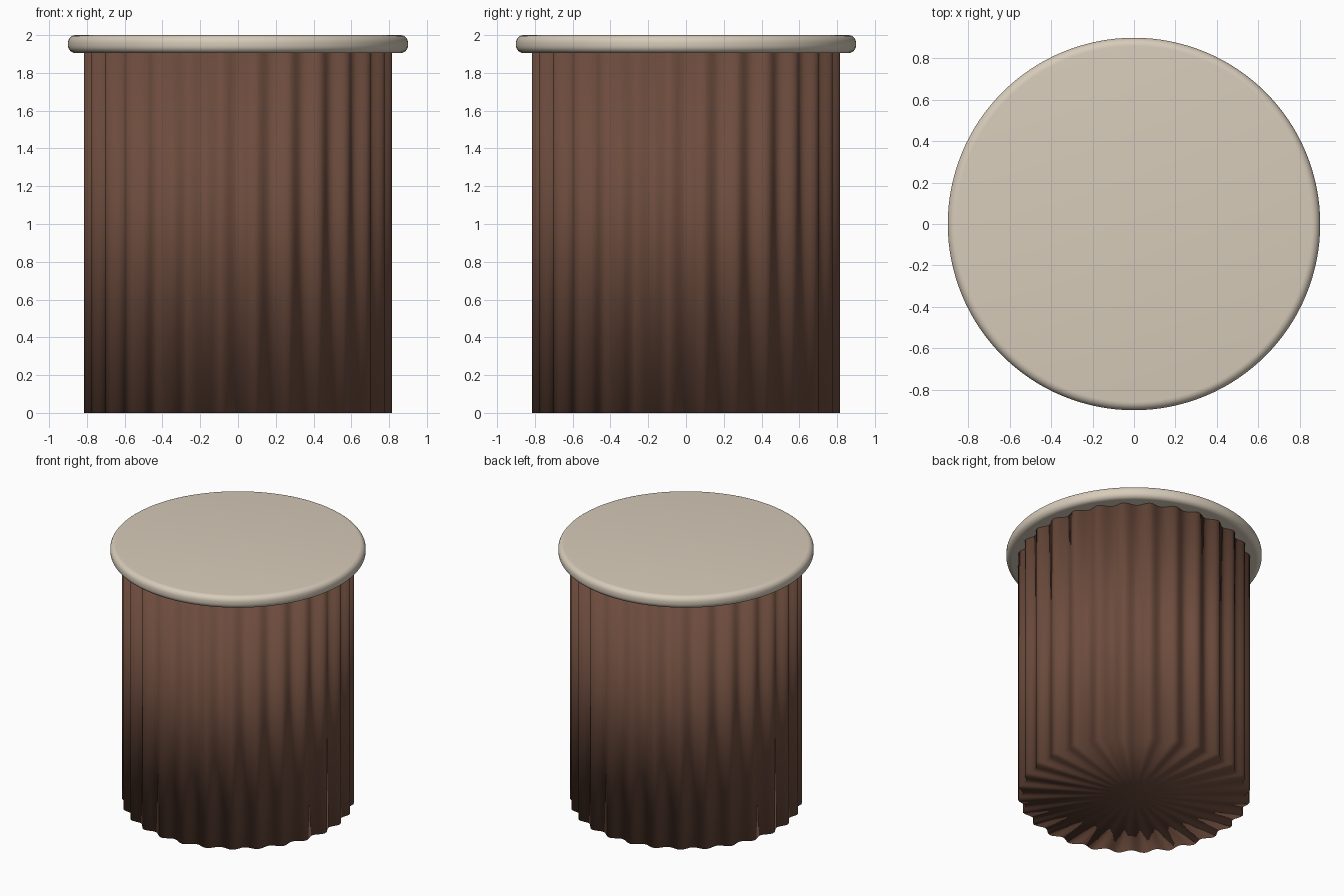
import bpy, bmesh, math

old = bpy.data.objects.get("Cube")
if old:
    bpy.data.objects.remove(old, do_unlink=True)


def material(name, rgb):
    mat = bpy.data.materials.new(name)
    mat.use_nodes = True
    mat.diffuse_color = (*rgb, 1)
    mat.node_tree.nodes["Principled BSDF"].inputs["Base Color"].default_value = (*rgb, 1)
    return mat


def lathe(name, rings, steps, radius_at, mat):
    """Stack closed rings of (scale, z), cap both ends and shade smooth."""
    bm = bmesh.new()
    loops = []
    for offset, z in rings:
        loop = []
        for i in range(steps):
            a = math.tau * i / steps
            r = radius_at(a) + offset
            loop.append(bm.verts.new((r * math.sin(a), r * math.cos(a), z)))
        loops.append(loop)
    for low, high in zip(loops, loops[1:]):
        for i in range(steps):
            j = (i + 1) % steps
            bm.faces.new((low[i], low[j], high[j], high[i]))
    # Fan caps
    for loop, z in ((loops[0], rings[0][1]), (loops[-1], rings[-1][1])):
        centre = bm.verts.new((0, 0, z))
        for i in range(steps):
            bm.faces.new((centre, loop[i], loop[(i + 1) % steps]))
    bmesh.ops.recalc_face_normals(bm, faces=bm.faces)
    for face in bm.faces:
        face.smooth = True
    mesh = bpy.data.meshes.new(name)
    bm.to_mesh(mesh)
    bm.free()
    mesh.materials.append(mat)
    obj = bpy.data.objects.new(name, mesh)
    bpy.context.collection.objects.link(obj)
    return obj


brown = material("dark walnut", (0.153, 0.072, 0.047))
cream = material("cream stone", (0.68, 0.60, 0.49))

# Fluted drum base
FLUTES = 28
lathe("fluted_base", [(0, 0), (0, 1.91)], FLUTES * 8,
      lambda a: 0.80 - 0.02 * math.cos(FLUTES * a), brown)

# Round top with a softened rim
R, BOTTOM, TOP, ROUND = 0.9, 1.905, 2.0, 0.04
rim = []
for k in range(7):
    t = math.pi / 2 * k / 6
    rim.append((ROUND * (math.sin(t) - 1), BOTTOM + ROUND * (1 - math.cos(t))))
rim += [(o, BOTTOM + TOP - z) for o, z in reversed(rim)]
lathe("round_top", rim, 128, lambda a: R, cream)
